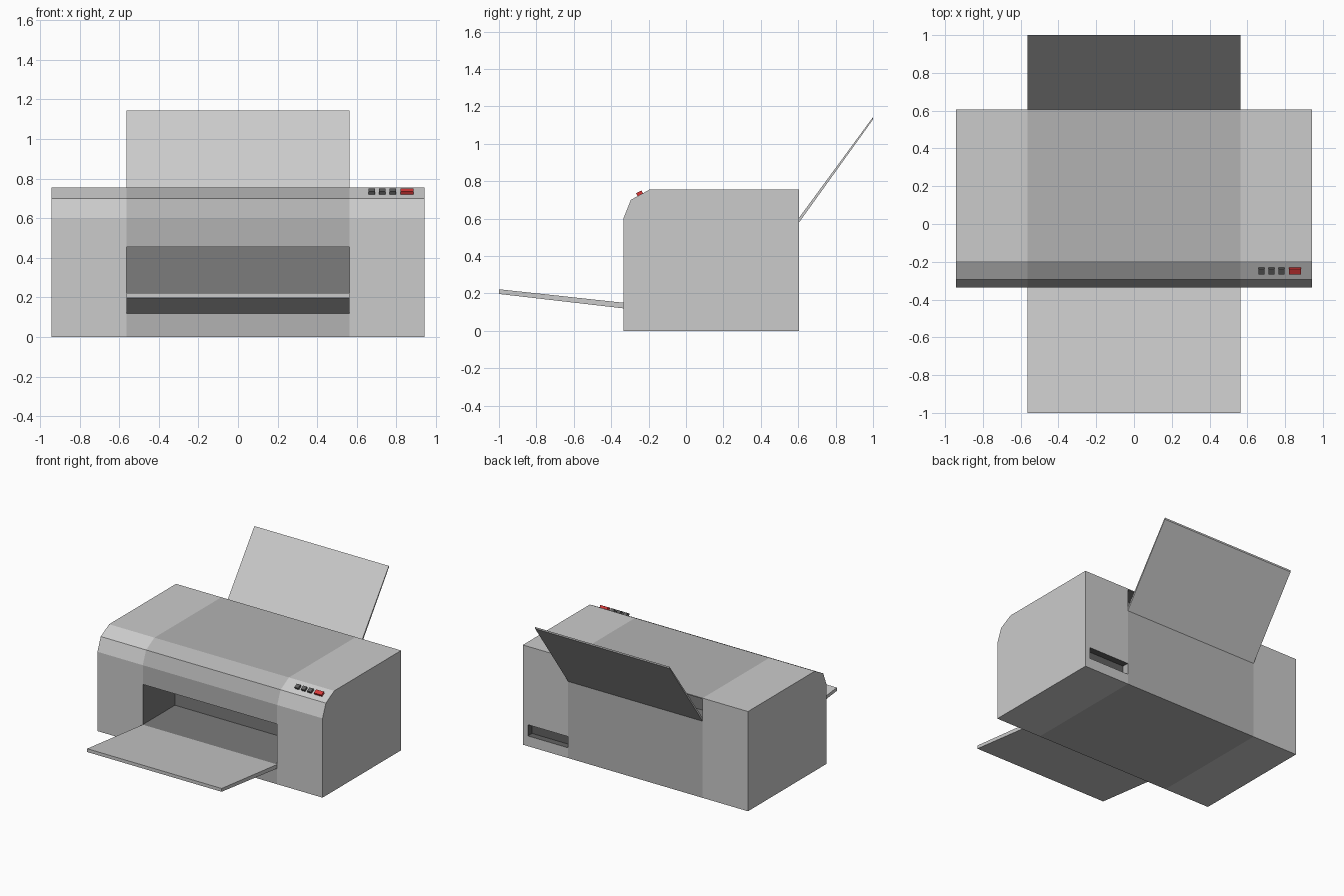
import bpy, bmesh, math

if "Cube" in bpy.data.objects:
    bpy.data.objects.remove(bpy.data.objects["Cube"])

def material(name, *rgb):
    m = bpy.data.materials.new(name)
    m.diffuse_color = (*rgb, 1)
    m.use_nodes = True
    m.node_tree.nodes["Principled BSDF"].inputs["Base Color"].default_value = m.diffuse_color
    return m

LIGHT = material("light_grey", 0.8, 0.8, 0.8)
MID = material("mid_grey", 0.45, 0.45, 0.45)
DARK = material("dark_grey", 0.2, 0.2, 0.2)
BLACK = material("black", 0.12, 0.12, 0.12)
RED = material("red", 0.7, 0.04, 0.04)

def add_object(name, bm, mats):
    bmesh.ops.recalc_face_normals(bm, faces=bm.faces)
    me = bpy.data.meshes.new(name)
    bm.to_mesh(me)
    bm.free()
    for m in mats:
        me.materials.append(m)
    ob = bpy.data.objects.new(name, me)
    bpy.context.collection.objects.link(ob)
    return ob

def prism(name, profile, x0, x1, mats, dark_edges=(), dark_end=False):
    """Extrude a (y, z) profile along x; dark faces use the second material."""
    bm = bmesh.new()
    a = [bm.verts.new((x0, y, z)) for y, z in profile]
    b = [bm.verts.new((x1, y, z)) for y, z in profile]
    n = len(profile)
    bm.faces.new(a).material_index = int(dark_end)
    bm.faces.new(b)
    for i in range(n):
        j = (i + 1) % n
        bm.faces.new((a[i], a[j], b[j], b[i])).material_index = int(i in dark_edges)
    return add_object(name, bm, mats)

def box(name, loc, size, mat, tilt=0):
    bm = bmesh.new()
    bmesh.ops.create_cube(bm, size=1)
    bmesh.ops.scale(bm, vec=size, verts=bm.verts)
    ob = add_object(name, bm, [mat])
    ob.location = loc
    ob.rotation_euler.x = tilt
    return ob

W, C = 0.9425, 0.563            # half widths of the body and of the centre section
F, B, TOP = -0.335, 0.605, 0.755
nose = [(-0.195, TOP), (-0.295, 0.70), (F, 0.60)]

# Side housings, dark on the inside faces
outline = [(F, 0), (B, 0), (B, TOP)] + nose
sides = {}
for label, s in (("left", -1), ("right", 1)):
    sides[label] = prism(label + "_housing", outline, s * C, s * W, [LIGHT, DARK], dark_end=True)

# Centre section with paper feed slot at the back and output bay at the front
centre = [(F, 0), (B, 0), (B, 0.59), (0.475, 0.59), (0.475, 0.748), (B, 0.748), (B, TOP)]
centre += nose + [(F, 0.455), (0.05, 0.455), (0.05, 0.15), (F, 0.15)]
prism("centre_housing", centre, -C, C, [MID, DARK], dark_edges=(2, 3, 4, 10, 11, 12))

# Output tray and rear paper support
prism("output_tray", [(F, 0.15), (F, 0.12), (-1, 0.197), (-1, 0.222)], -C, C, [LIGHT])
prism("paper_support", [(B, 0.605), (B, 0.58), (1, 1.13), (1, 1.143)], -C, C, [LIGHT])

# Connector recess in the back of the right housing
cutter = box("recess_cutter", (0.725, B, 0.12), (0.35, 0.10, 0.085), BLACK)
cutter.hide_render = True
cutter.hide_viewport = True
cut = sides["right"].modifiers.new("recess", "BOOLEAN")
cut.operation = "DIFFERENCE"
cut.solver = "EXACT"
cut.material_mode = "TRANSFER"
cut.object = cutter

# Control buttons on the sloped front edge
slope = math.atan2(0.055, 0.10)
buttons = [(0.675, 0.032, BLACK), (0.728, 0.032, BLACK), (0.781, 0.032, BLACK), (0.853, 0.064, RED)]
for i, (x, w, mat) in enumerate(buttons):
    name = "power_button" if mat is RED else f"control_button_{i + 1}"
    box(name, (x, -0.248, 0.734), (w, 0.032, 0.02), mat, slope)
